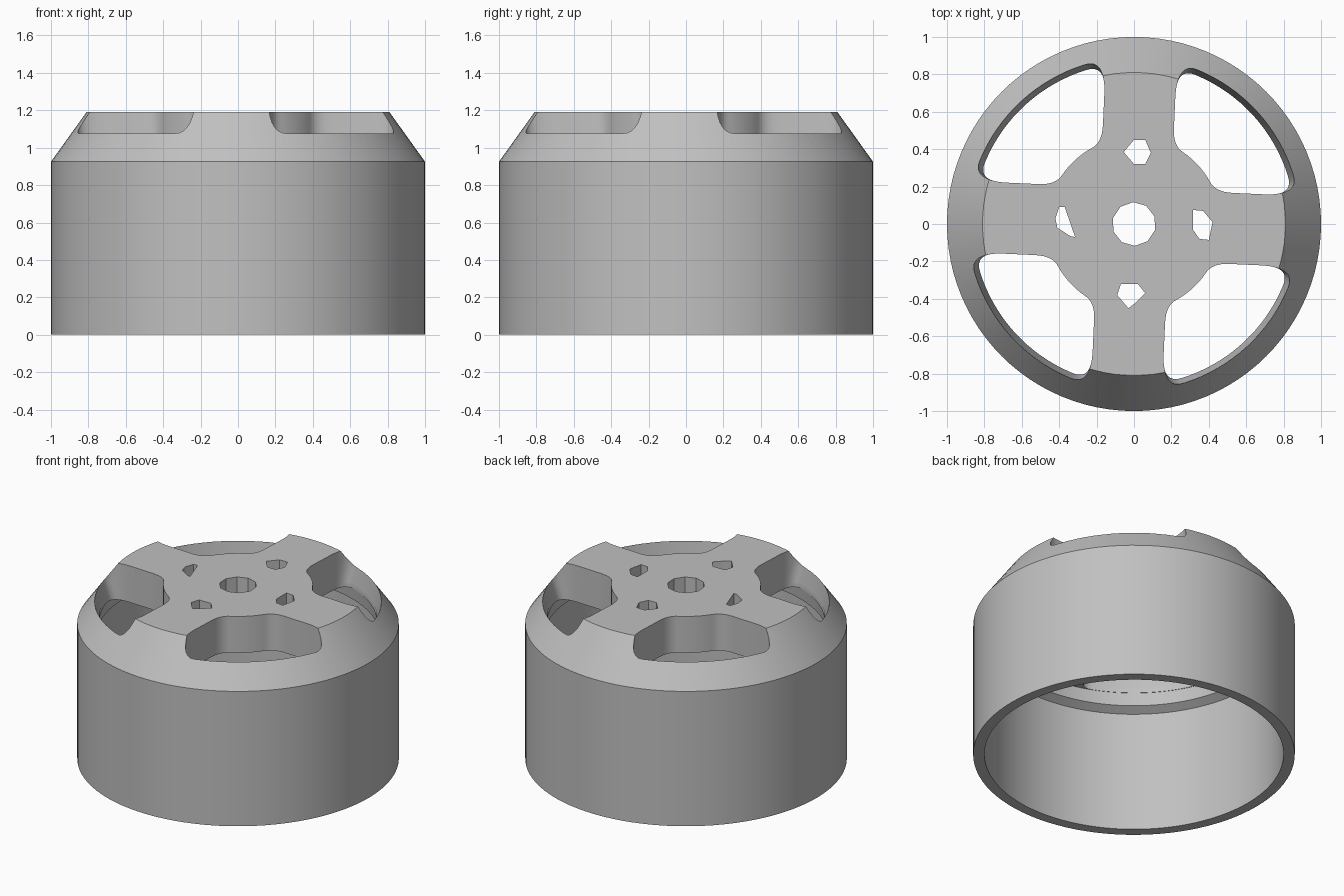
import bpy, bmesh, math
from mathutils import Vector, Matrix

cube = bpy.data.objects.get("Cube")
if cube:
    bpy.data.objects.remove(cube, do_unlink=True)

metal = bpy.data.materials.new("light grey metal")
metal.use_nodes = True
grey = (0.53, 0.53, 0.53, 1)
metal.diffuse_color = grey
metal.node_tree.nodes["Principled BSDF"].inputs["Base Color"].default_value = grey


def make_object(name, bm):
    bmesh.ops.recalc_face_normals(bm, faces=bm.faces[:])
    mesh = bpy.data.meshes.new(name)
    bm.to_mesh(mesh)
    bm.free()
    obj = bpy.data.objects.new(name, mesh)
    bpy.context.collection.objects.link(obj)
    mesh.materials.append(metal)
    return obj


def lathe(name, profile, steps=96):
    bm = bmesh.new()
    verts = [bm.verts.new((r, 0, z)) for r, z in profile]
    edges = [bm.edges.new(pair) for pair in zip(verts, verts[1:])]
    bmesh.ops.spin(bm, geom=verts + edges, axis=(0, 0, 1), cent=(0, 0, 0),
                   angle=math.tau, steps=steps)
    bmesh.ops.remove_doubles(bm, verts=bm.verts[:], dist=1e-4)
    return make_object(name, bm)


def add_loft(bm, rings):
    """Closed solid through matching rings of 3D points."""
    loops = [[bm.verts.new(p) for p in ring] for ring in rings]
    n = len(loops[0])
    for low, high in zip(loops, loops[1:]):
        for i in range(n):
            j = (i + 1) % n
            bm.faces.new((low[i], low[j], high[j], high[i]))
    bm.faces.new(loops[0][::-1])
    bm.faces.new(loops[-1])


def arc(r, start, end, n):
    angles = [math.radians(start + (end - start) * i / n) for i in range(n + 1)]
    return [Vector((r * math.cos(a), r * math.sin(a))) for a in angles]


def corner(a, b, c, n=8):
    """Rounded corner from a to c, pulled towards b."""
    a, b, c = Vector(a), Vector(b), Vector(c)
    return [a * (1 - t) ** 2 + b * 2 * t * (1 - t) + c * t * t
            for t in (i / n for i in range(n + 1))]


def window_outline():
    """One opening between two spokes, symmetric about the diagonal."""
    hub = arc(0.465, 45, 58, 4)
    rim = arc(0.862, 70, 45, 8)
    half = hub[:-1] + corner(hub[-1], (0.19, 0.425), (0.19, 0.52))
    half += corner((0.19, 0.70), (0.19, 0.85), rim[0]) + rim[1:]
    mirrored = [Vector((p.y, p.x)) for p in half[1:-1]]
    return half + mirrored[::-1]


def ring_at(points, z, flare=0.0):
    # flare pushes only the outer edge outwards
    ring = []
    for p in points:
        k = min(max((p.length - 0.74) / 0.12, 0), 1)
        q = p * (1 + flare * k)
        ring.append((q.x, q.y, z))
    return ring


# Open cup with a conical shoulder and a thick top plate
bell = lathe("bell_housing", [
    (0.93, 0), (1, 0), (1, 0.925), (0.81, 1.19), (0, 1.19),
    (0, 0.94), (0.865, 0.94), (0.875, 0.855), (0.93, 0.825), (0.93, 0)])

# Four flared windows between the spokes
cut = bmesh.new()
outline = window_outline()
for i in range(4):
    turn = Matrix.Rotation(math.radians(90 * i - 2.6), 2)
    pts = [turn @ p for p in outline]
    add_loft(cut, [ring_at(pts, 0.88), ring_at(pts, 0.98),
                   ring_at(pts, 1.07, 0.034), ring_at(pts, 1.3, 0.034)])

# Shaft hole and four rough screw holes
screw_holes = [
    [(0, .45), (.06, .45), (.09, .38), (.06, .32), (0, .32), (-.055, .385)],
    [(.315, .075), (.37, .07), (.42, .01), (.4, -.085), (.35, -.08), (.315, -.03)],
    [(-.42, .03), (-.4, .09), (-.37, .09), (-.315, -.07), (-.34, -.065), (-.41, -.02)],
    [(-.07, -.32), (.02, -.32), (.06, -.37), (.01, -.42), (-.03, -.45), (-.09, -.38)]]
shaft = arc(0.117, 20, 344, 9)
for hole in screw_holes + [shaft]:
    pts = [Vector(p) for p in hole]
    add_loft(cut, [ring_at(pts, 0.88), ring_at(pts, 1.3)])

cutter = make_object("window_cutter", cut)
cutter.hide_render = True

# Cut the openings, then shade
bpy.context.view_layer.objects.active = bell
bell.select_set(True)
mod = bell.modifiers.new("openings", "BOOLEAN")
mod.operation = "DIFFERENCE"
mod.solver = "EXACT"
mod.object = cutter
bpy.ops.object.modifier_apply(modifier=mod.name)
bpy.data.objects.remove(cutter, do_unlink=True)
bpy.ops.object.shade_smooth_by_angle(angle=math.radians(25))
